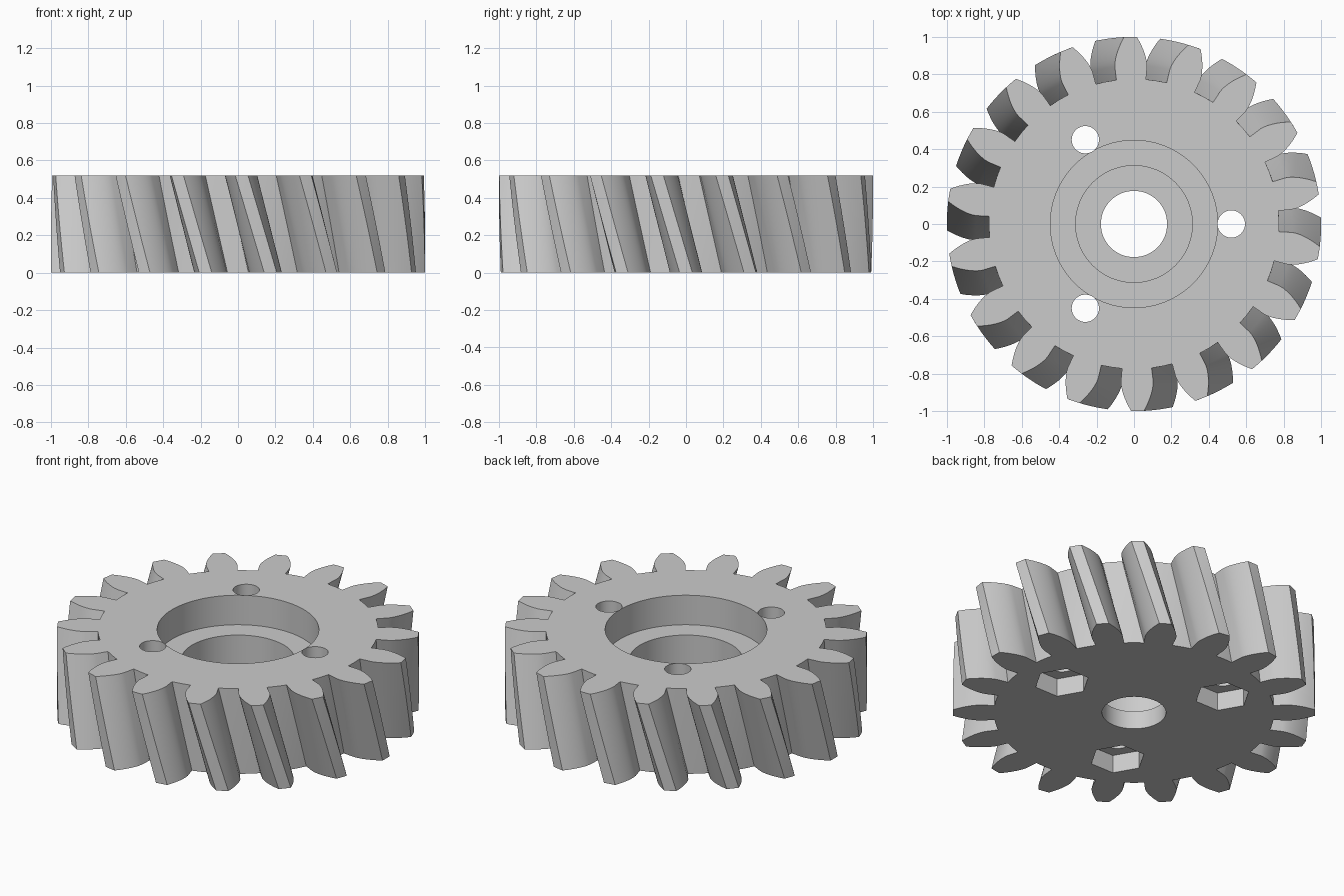
import bpy, bmesh
from math import cos, sin, tan, acos, pi, radians

cube = bpy.data.objects.get("Cube")
if cube:
    bpy.data.objects.remove(cube, do_unlink=True)

TEETH = 18
MODULE = 0.1
PITCH_R = TEETH * MODULE / 2
TIP_R = PITCH_R + MODULE
ROOT_R = PITCH_R - 1.25 * MODULE
PRESSURE = radians(20)
BASE_R = PITCH_R * cos(PRESSURE)
HEIGHT = 0.52
TWIST = radians(-8.9)
LAYERS = 12
BOLT_R = 0.52


def involute(a):
    return tan(a) - a


def half_angle(r):
    """Half of the tooth's angular thickness at radius r."""
    at_base = pi / (2 * TEETH) + involute(PRESSURE)
    return at_base - involute(acos(min(1, BASE_R / r)))


def gear_outline():
    """Polar points of the toothed rim, counter-clockwise."""
    steps = 7
    radii = [ROOT_R] + [BASE_R + (TIP_R - BASE_R) * i / steps for i in range(steps + 1)]
    points = []
    for t in range(TEETH):
        mid = t * 2 * pi / TEETH
        points += [(r, mid - half_angle(max(r, BASE_R))) for r in radii]
        points += [(TIP_R, mid)]
        points += [(r, mid + half_angle(max(r, BASE_R))) for r in reversed(radii)]
        points += [(ROOT_R, mid + pi / TEETH)]
    return points


def new_object(name, bm):
    bmesh.ops.recalc_face_normals(bm, faces=bm.faces)
    mesh = bpy.data.meshes.new(name)
    bm.to_mesh(mesh)
    bm.free()
    obj = bpy.data.objects.new(name, mesh)
    bpy.context.collection.objects.link(obj)
    return obj


def prism(name, radius, z0, z1, sides, x=0, y=0):
    """Upright prism, with one corner pointing along +x."""
    bm = bmesh.new()
    rings = [[bm.verts.new((x + radius * cos(2 * pi * i / sides),
                            y + radius * sin(2 * pi * i / sides), z))
              for i in range(sides)] for z in (z0, z1)]
    for ring in rings:
        bm.faces.new(ring)
    for i in range(sides):
        j = (i + 1) % sides
        bm.faces.new((rings[0][i], rings[0][j], rings[1][j], rings[1][i]))
    return new_object(name, bm)


# Helical toothed body
bm = bmesh.new()
outline = gear_outline()
rings = []
for k in range(LAYERS + 1):
    f = k / LAYERS
    rings.append([bm.verts.new((r * cos(a + TWIST * f), r * sin(a + TWIST * f), HEIGHT * f))
                  for r, a in outline])
for low, high in zip(rings, rings[1:]):
    for i in range(len(low)):
        j = (i + 1) % len(low)
        bm.faces.new((low[i], low[j], high[j], high[i]))
bm.faces.new(rings[0])
bm.faces.new(rings[-1])
gear = new_object("helical_gear", bm)

# Bore and stepped recess
over = 0.1
cutters = [
    prism("bore_cutter", 0.177, -over, HEIGHT + over, 64),
    prism("inner_recess_cutter", 0.312, 0.11, HEIGHT + over, 96),
    prism("outer_recess_cutter", 0.447, HEIGHT - 0.18, HEIGHT + over, 96),
]

# Bolt holes with hexagonal nut pockets underneath
for k in range(3):
    a = k * 2 * pi / 3
    x, y = BOLT_R * cos(a), BOLT_R * sin(a)
    cutters.append(prism("bolt_hole_cutter", 0.073, -over, HEIGHT + over, 40, x, y))
    cutters.append(prism("nut_pocket_cutter", 0.154, -over, 0.11, 6, x, y))

bpy.ops.object.select_all(action='DESELECT')
bpy.context.view_layer.objects.active = gear
gear.select_set(True)
for cutter in cutters:
    cutter.hide_render = True
    cut = gear.modifiers.new("cut", 'BOOLEAN')
    cut.operation = 'DIFFERENCE'
    cut.solver = 'EXACT'
    cut.object = cutter
    bpy.ops.object.modifier_apply(modifier=cut.name)
    bpy.data.objects.remove(cutter, do_unlink=True)

# Plain grey finish
grey = bpy.data.materials.new("plain_grey")
grey.use_nodes = True
colour = (0.6, 0.6, 0.6, 1)
grey.diffuse_color = colour
grey.node_tree.nodes["Principled BSDF"].inputs["Base Color"].default_value = colour
gear.data.materials.clear()
gear.data.materials.append(grey)
bpy.ops.object.shade_smooth_by_angle(angle=radians(25))
